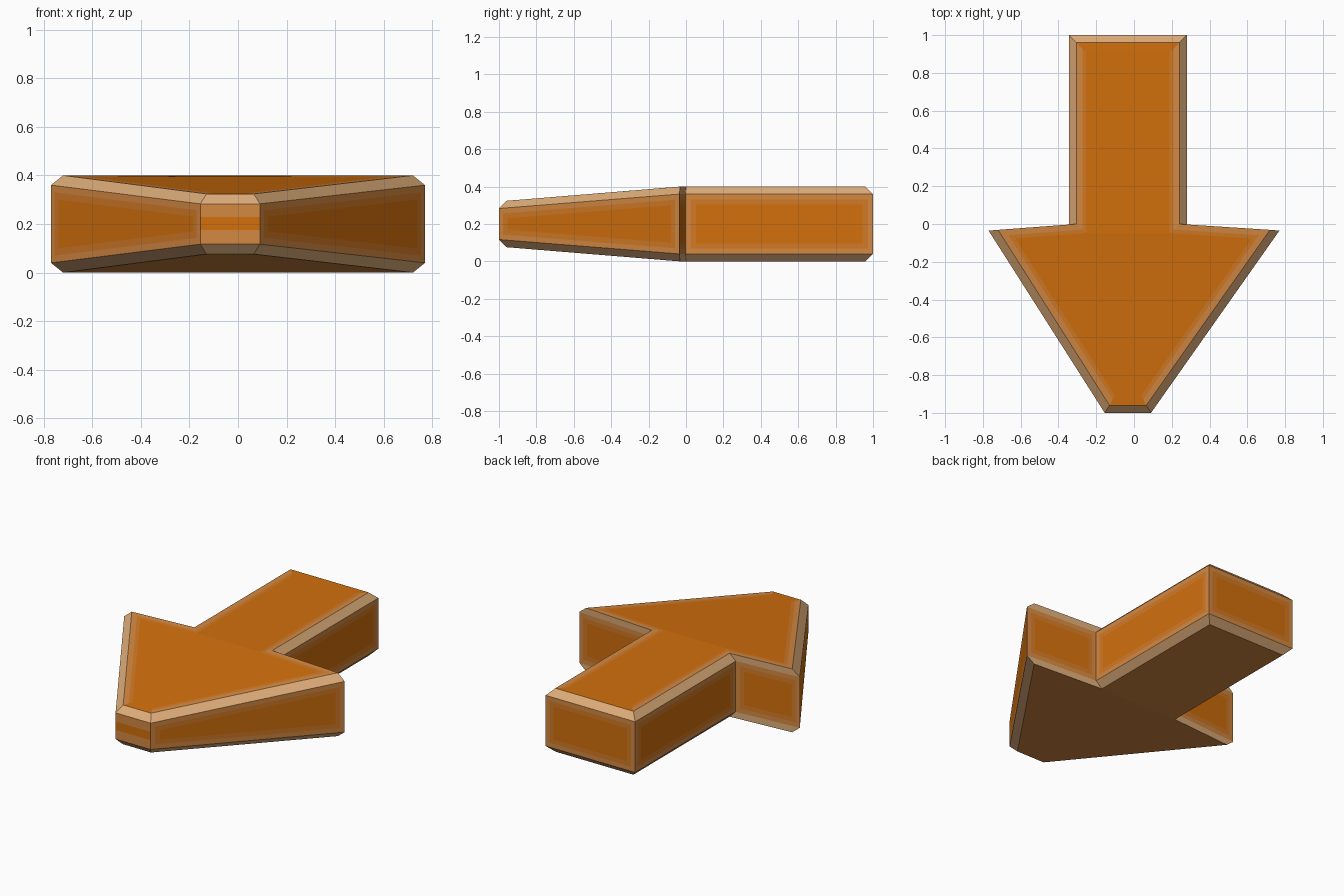
import bpy, bmesh
from mathutils import Vector

if "Cube" in bpy.data.objects:
    bpy.data.objects.remove(bpy.data.objects["Cube"])


def material(name, rgb):
    m = bpy.data.materials.new(name)
    lin = [((c / 255 + 0.055) / 1.055) ** 2.4 if c > 10 else c / 255 / 12.92 for c in rgb]
    m.diffuse_color = (*lin, 1)
    m.use_nodes = True
    m.node_tree.nodes["Principled BSDF"].inputs["Base Color"].default_value = m.diffuse_color
    return m


ORANGE, WORN, PALE, TAN = range(4)
mats = [material("orange", (210, 112, 12)), material("worn_orange", (210, 122, 38)),
        material("pale_orange", (212, 137, 66)), material("tan_edge", (221, 172, 121))]

# Outline corners: outer x, y, half height, then inner (bevelled) x, y, half height
outline = [
    (0.28, 1.0, 0.16, 0.24, 0.96, 0.2),
    (-0.345, 1.0, 0.16, -0.305, 0.96, 0.2),
    (-0.345, -0.003, 0.16, -0.305, 0.0, 0.2),
    (-0.77, -0.035, 0.16, -0.72, -0.031, 0.2),
    (-0.155, -1.0, 0.083, -0.13, -0.96, 0.124),
    (0.09, -1.0, 0.083, 0.065, -0.96, 0.124),
    (0.77, -0.035, 0.16, 0.72, -0.031, 0.2),
    (0.28, -0.003, 0.16, 0.24, 0.0, 0.2),
]
n = len(outline)
bm = bmesh.new()


def ring(k, side):
    return [bm.verts.new((*p[k:k + 2], 0.2 + side * p[k + 2])) for p in outline]


rings = [ring(3, -1), ring(0, -1), ring(0, 1), ring(3, 1)]


def face(verts, mat):
    f = bm.faces.new(verts)
    f.material_index = mat
    return f


# Bevel strips and walls around the outline
walls = []
for r in range(3):
    for i in range(n):
        j = (i + 1) % n
        f = face([rings[r][i], rings[r][j], rings[r + 1][j], rings[r + 1][i]],
                 ORANGE if r == 1 else TAN)
        if r == 1:
            walls.append(f)

# Top and bottom, each split into shaft and head
tops = []
for idx, mat in ((0, PALE), (3, ORANGE)):
    v = rings[idx]
    for ids in ((0, 1, 2, 7), (2, 3, 4, 5, 6, 7)):
        f = face([v[i] for i in ids], mat)
        if idx == 3:
            tops.append(f)
bmesh.ops.recalc_face_normals(bm, faces=bm.faces[:])

# Worn bands on the walls, as two nested insets; the tip is treated separately
tip = walls[4]
walls.remove(tip)
for mat in (PALE, WORN):
    made = bmesh.ops.inset_individual(bm, faces=walls, thickness=0.028, use_even_offset=True)
    for f in made["faces"]:
        f.material_index = mat

# Worn bands along the long edges of the top
for mat in (PALE, WORN):
    made = bmesh.ops.inset_region(bm, faces=tops, thickness=0.02 if mat == WORN else 0.032,
                                  use_boundary=True, use_even_offset=True)
    for f in made["faces"]:
        y = f.calc_center_median().y
        f.material_index = mat if -0.85 < y < 0.85 else ORANGE

# Blunt tip: pale with an orange stripe across the middle
tip.material_index = PALE
for z in (0.175, 0.228):
    fs = [f for f in bm.faces if f.calc_center_median().y < -0.995]
    geom = fs + list({e for f in fs for e in f.edges}) + list({v for f in fs for v in f.verts})
    bmesh.ops.bisect_plane(bm, geom=geom, plane_co=Vector((0, 0, z)), plane_no=Vector((0, 0, 1)))
for f in bm.faces:
    c = f.calc_center_median()
    if c.y < -0.995 and 0.175 < c.z < 0.228:
        f.material_index = ORANGE

mesh = bpy.data.meshes.new("arrow")
bm.to_mesh(mesh)
bm.free()
for m in mats:
    mesh.materials.append(m)
bpy.context.collection.objects.link(bpy.data.objects.new("arrow", mesh))
